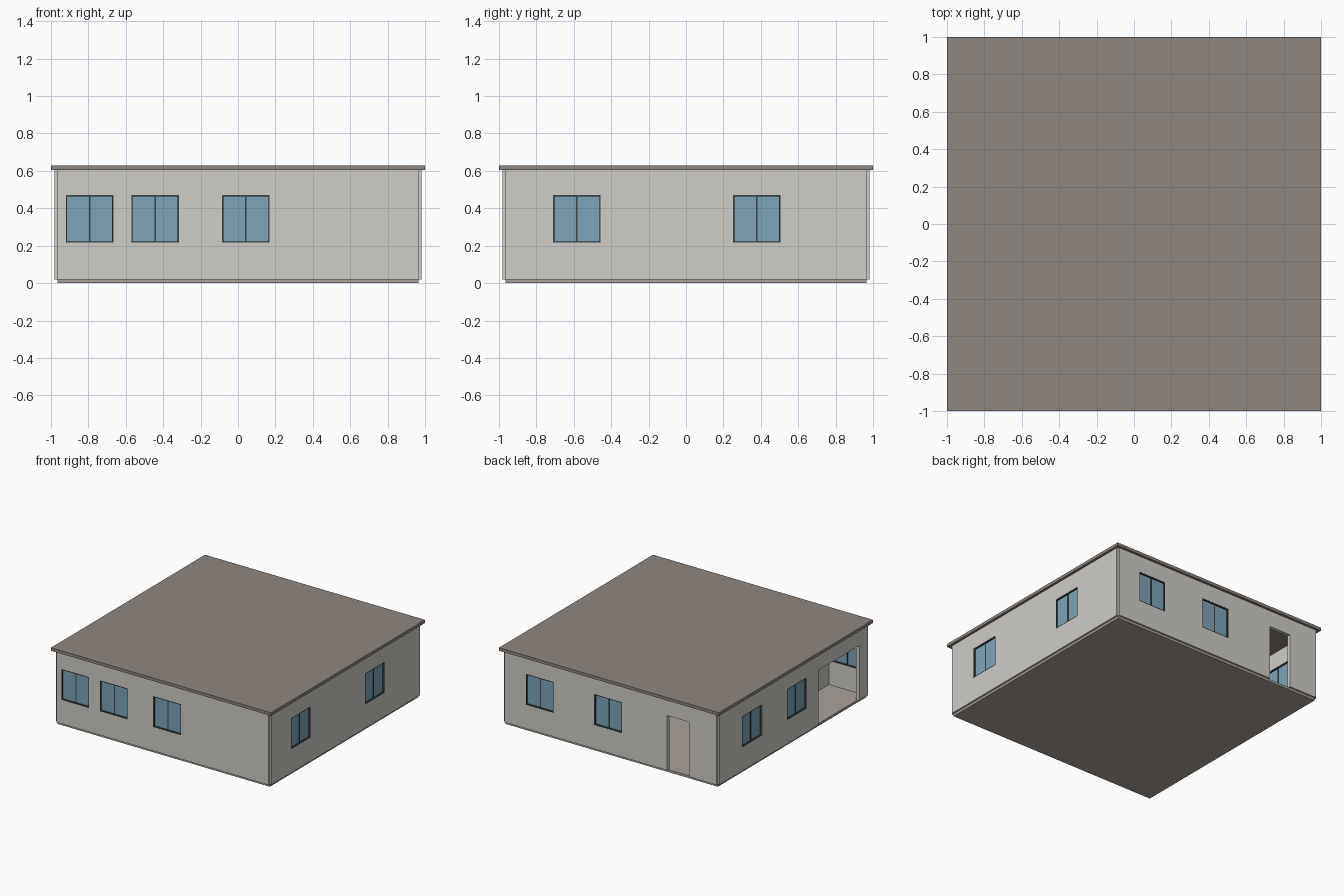
import bpy
from math import radians
from mathutils import Matrix

if "Cube" in bpy.data.objects:
    bpy.data.objects.remove(bpy.data.objects["Cube"])


def material(name, rgb):
    m = bpy.data.materials.new(name)
    m.diffuse_color = (*rgb, 1)
    m.use_nodes = True
    m.node_tree.nodes["Principled BSDF"].inputs["Base Color"].default_value = m.diffuse_color
    return m


WALL = material("plaster", (0.62, 0.61, 0.575))
ROOF = material("roof_brown", (0.275, 0.238, 0.215))
FLOOR = material("floor_tan", (0.41, 0.36, 0.325))
FRAME = material("frame_dark", (0.045, 0.055, 0.06))
GLASS = material("glass_blue", (0.205, 0.37, 0.48))


def box(name, lo, hi, mat, angle=0):
    """Box between two corners, turned about the house centre."""
    mid = [(a + b) / 2 for a, b in zip(lo, hi)]
    size = [b - a for a, b in zip(lo, hi)]
    bpy.ops.mesh.primitive_cube_add(size=1)
    ob = bpy.context.object
    ob.name = name
    ob.data.transform(Matrix.Rotation(radians(angle), 4, 'Z')
                      @ Matrix.Translation(mid)
                      @ Matrix.Diagonal((*size, 1)))
    ob.data.materials.append(mat)
    return ob


def cut(ob, cutter):
    mod = ob.modifiers.new("opening", 'BOOLEAN')
    mod.operation = 'DIFFERENCE'
    mod.solver = 'EXACT'
    mod.object = cutter
    bpy.context.view_layer.objects.active = ob
    bpy.ops.object.modifier_apply(modifier=mod.name)
    bpy.data.objects.remove(cutter)


END, OUT, INN = 0.965, -0.98, -0.95     # wall half length, outer and inner face
Z0, Z1 = 0.02, 0.605                    # wall bottom and top
SILL, HEAD, HALF = 0.216, 0.47, 0.127   # window heights and half width
BAR = 0.007


def window(name, u, angle):
    a, b = u - HALF, u + HALF
    yo, yi = OUT + 0.001, INN - 0.001
    # outer frame, mullion and pane
    for part, x0, x1, z0, z1 in (
            ("left_bar", a, a + BAR, SILL, HEAD),
            ("right_bar", b - BAR, b, SILL, HEAD),
            ("sill_bar", a + BAR, b - BAR, SILL, SILL + BAR),
            ("head_bar", a + BAR, b - BAR, HEAD - BAR, HEAD)):
        box(f"{name}_{part}", (x0, yo, z0), (x1, yi, z1), FRAME, angle)
    box(f"{name}_mullion", (u - 0.004, -0.971, SILL + BAR),
        (u + 0.004, -0.959, HEAD - BAR), FRAME, angle)
    box(f"{name}_pane", (a + BAR, -0.967, SILL + BAR),
        (b - BAR, -0.963, HEAD - BAR), GLASS, angle)


def wall(side, angle, windows, doorway=None):
    ob = box(f"{side}_wall", (-END, OUT, Z0), (END, INN, Z1), WALL, angle)
    for i, u in enumerate(windows):
        cut(ob, box("cutter", (u - HALF, -1.1, SILL), (u + HALF, -0.8, HEAD), WALL, angle))
        window(f"{side}_window_{i + 1}", u, angle)
    if doorway:
        cut(ob, box("cutter", (doorway[0], -1.1, -0.1), (doorway[1], -0.8, HEAD), WALL, angle))


# Floor and roof slabs
box("floor_slab", (-END, -END, 0), (END, END, Z0), FLOOR)
box("roof_slab", (-1, -1, Z1), (1, 1, 0.63), ROOF)

# Outer walls, positions measured along each wall seen from outside
wall("front", 0, (-0.793, -0.443, 0.042))
wall("right", 90, (-0.583, 0.378))
wall("back", 180, (-0.643, -0.022), (0.515, 0.712))
wall("left", 270, (-0.543, 0.04), (0.32, 0.85))

# Inner walls around the small room behind the wide opening
box("porch_side_wall", (-0.635, INN, Z0), (-0.605, -0.23, Z1), WALL)
box("porch_back_wall", (-0.95, -0.26, Z0), (-0.635, -0.23, Z1), WALL)
